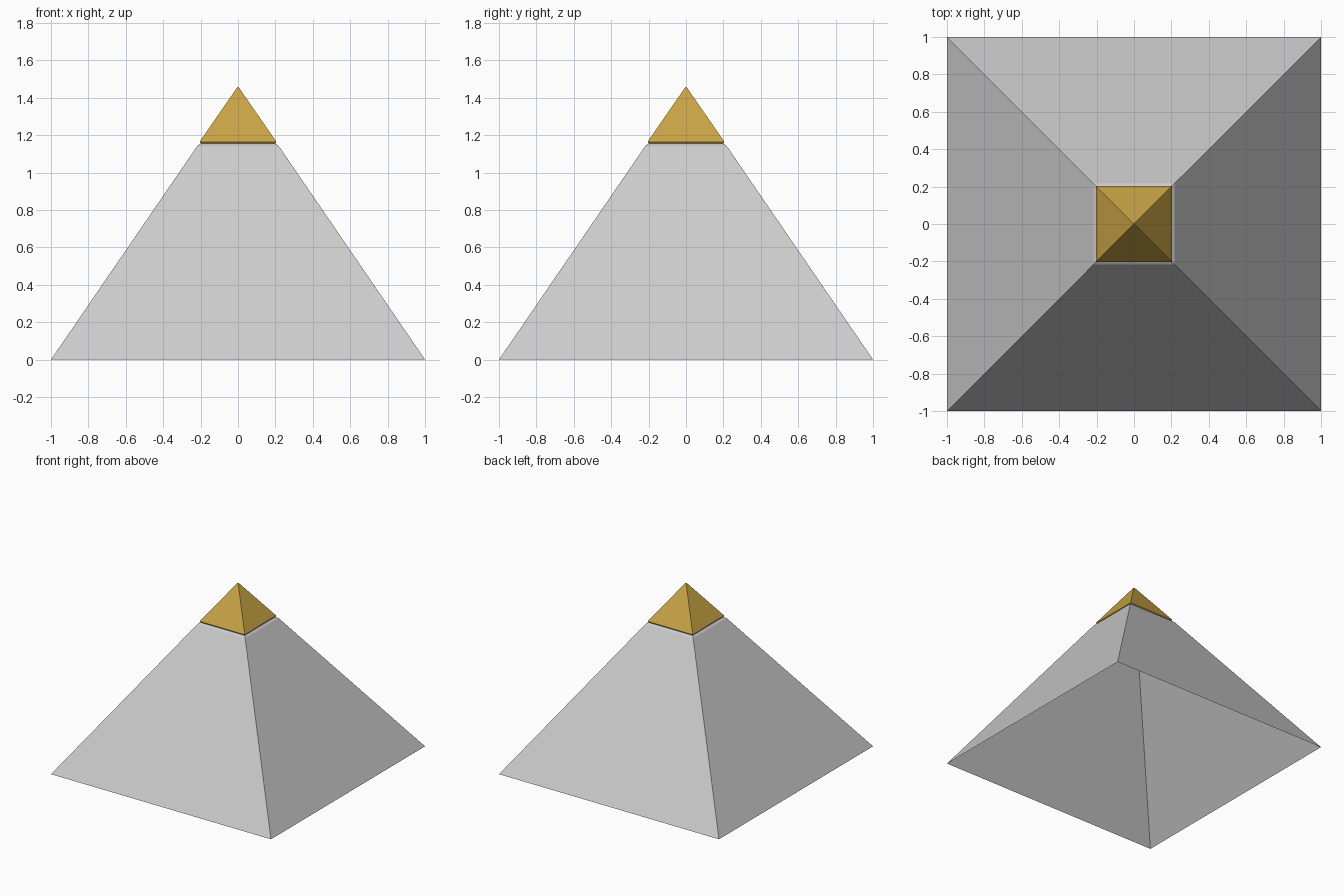
import bpy, bmesh

if "Cube" in bpy.data.objects:
    bpy.data.objects.remove(bpy.data.objects["Cube"])


def square_stack(name, profile, bottom, color=None):
    """Loft square rings given as (half width, height); the top is always capped."""
    bm = bmesh.new()
    rings = []
    for r, z in profile:
        rings.append([bm.verts.new((sx * r, sy * r, z))
                      for sx, sy in ((-1, -1), (1, -1), (1, 1), (-1, 1))])
    for a, b in zip(rings, rings[1:]):
        for i in range(4):
            j = (i + 1) % 4
            bm.faces.new((a[i], a[j], b[j], b[i]))
    bm.faces.new(rings[-1])
    if bottom:
        bm.faces.new(rings[0][::-1])
    mesh = bpy.data.meshes.new(name)
    bm.to_mesh(mesh)
    bm.free()
    obj = bpy.data.objects.new(name, mesh)
    bpy.context.collection.objects.link(obj)
    if color:
        mat = bpy.data.materials.new(name + "_material")
        mat.diffuse_color = color
        mat.use_nodes = True
        mat.node_tree.nodes["Principled BSDF"].inputs["Base Color"].default_value = mat.diffuse_color
        mesh.materials.append(mat)
    return obj


# Hollow stone body, open underneath, with a small chamfer around the top
square_stack("pyramid_body",
             [(1.0, 0.0), (0.217, 1.143), (0.2, 1.155)], bottom=False)

# Gold capstone: thin bevelled foot, sloping sides, tiny blunt tip
square_stack("capstone",
             [(0.197, 1.153), (0.204, 1.163), (0.203, 1.168), (0.006, 1.453), (0.002, 1.457)],
             bottom=True, color=(0.58, 0.37, 0.06, 1.0))
